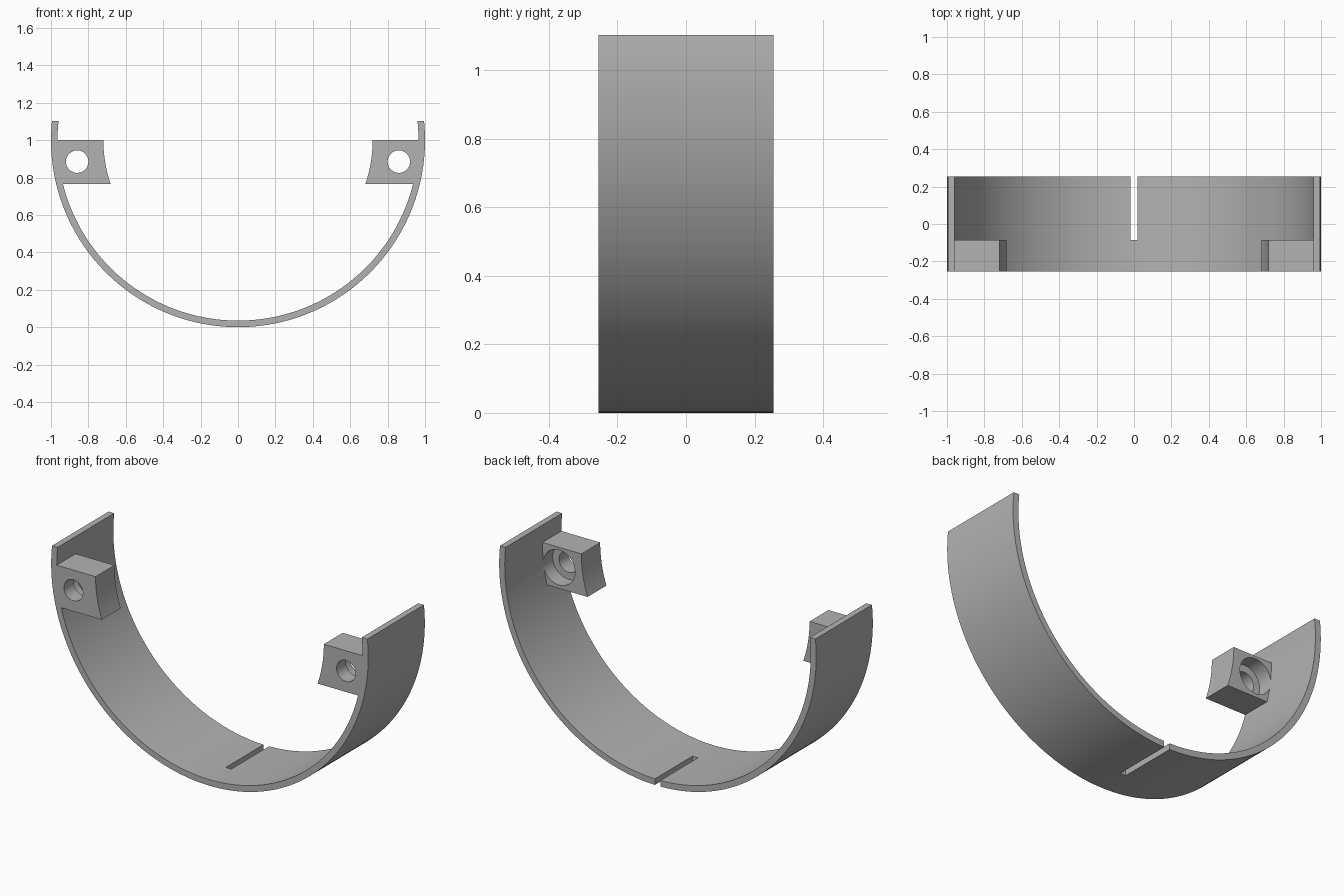
import bpy, bmesh
from math import asin, cos, sin, pi, sqrt
from mathutils import Matrix, Vector

cube = bpy.data.objects.get("Cube")
if cube:
    bpy.data.objects.remove(cube, do_unlink=True)

OUTER, INNER, LUG_R = 1.0, 0.965, 0.72     # radii about the band axis
AXIS_Z, TOP = 1.0, 1.103
FRONT, LUG_BACK, BACK = -0.255, -0.085, 0.255
LUG_LOW = 0.765
HOLE_X, HOLE_Z = 0.86, 0.885

grey = bpy.data.materials.new("plain grey")
grey.use_nodes = True
colour = (0.45, 0.45, 0.45, 1)
grey.diffuse_color = colour
grey.node_tree.nodes["Principled BSDF"].inputs["Base Color"].default_value = colour


def make_object(name, bm):
    bmesh.ops.recalc_face_normals(bm, faces=bm.faces)
    mesh = bpy.data.meshes.new(name)
    bm.to_mesh(mesh)
    bm.free()
    mesh.materials.append(grey)
    obj = bpy.data.objects.new(name, mesh)
    bpy.context.collection.objects.link(obj)
    return obj


def arc(radius, z_start, z_end, steps, full=False):
    """Points on a circle about the axis, between two heights on the +x side,
    or right round the bottom to the -x side."""
    a = asin((z_start - AXIS_Z) / radius)
    b = asin((z_end - AXIS_Z) / radius)
    if full:
        b = -pi - b
    angles = [a + (b - a) * i / steps for i in range(steps + 1)]
    return [(radius * cos(t), AXIS_Z + radius * sin(t)) for t in angles]


def extrude_profile(name, points, y0, y1):
    bm = bmesh.new()
    face = bm.faces.new([bm.verts.new((x, y0, z)) for x, z in points])
    new = bmesh.ops.extrude_face_region(bm, geom=[face])["geom"]
    verts = [v for v in new if isinstance(v, bmesh.types.BMVert)]
    bmesh.ops.translate(bm, verts=verts, vec=(0, y1 - y0, 0))
    return make_object(name, bm)


def cylinder_y(name, x, z, radius, y0, y1):
    bm = bmesh.new()
    place = Matrix.Translation((x, (y0 + y1) / 2, z)) @ Matrix.Rotation(pi / 2, 4, "X")
    bmesh.ops.create_cone(bm, cap_ends=True, segments=48, radius1=radius,
                          radius2=radius, depth=y1 - y0, matrix=place)
    return make_object(name, bm)


def combine(target, tool, operation):
    mod = target.modifiers.new(operation.title(), "BOOLEAN")
    mod.operation, mod.solver, mod.object = operation, "EXACT", tool
    bpy.ops.object.select_all(action="DESELECT")
    bpy.context.view_layer.objects.active = target
    target.select_set(True)
    bpy.ops.object.modifier_apply(modifier=mod.name)
    bpy.data.objects.remove(tool, do_unlink=True)


# Curved band
band = extrude_profile(
    "clamp_band",
    arc(OUTER, TOP, TOP, 128, True) + arc(INNER, TOP, TOP, 128, True)[::-1],
    FRONT, BACK)

# Screw lugs, each with a through hole and a counterbore from the back
for side, label in ((1, "left"), (-1, "right")):
    mid = (OUTER + INNER) / 2
    outline = arc(mid, LUG_LOW, AXIS_Z, 8) + arc(LUG_R, AXIS_Z, LUG_LOW, 12)
    lug = extrude_profile(label + "_lug", [(side * x, z) for x, z in outline],
                          FRONT, LUG_BACK)
    combine(band, lug, "UNION")
    for radius, y0 in ((0.06, FRONT - 0.1), (0.1, LUG_BACK - 0.085)):
        bore = cylinder_y(label + "_bore", side * HOLE_X, HOLE_Z, radius,
                          y0, LUG_BACK + 0.02)
        combine(band, bore, "DIFFERENCE")

# Slot open at the back of the lowest point
w = 0.0175
slot = extrude_profile("slot_cutter", [(-w, -0.1), (w, -0.1), (w, 0.2), (-w, 0.2)],
                       LUG_BACK, BACK + 0.1)
combine(band, slot, "DIFFERENCE")

bpy.ops.object.select_all(action="DESELECT")
bpy.context.view_layer.objects.active = band
band.select_set(True)
bpy.ops.object.shade_smooth_by_angle(angle=pi / 6)
